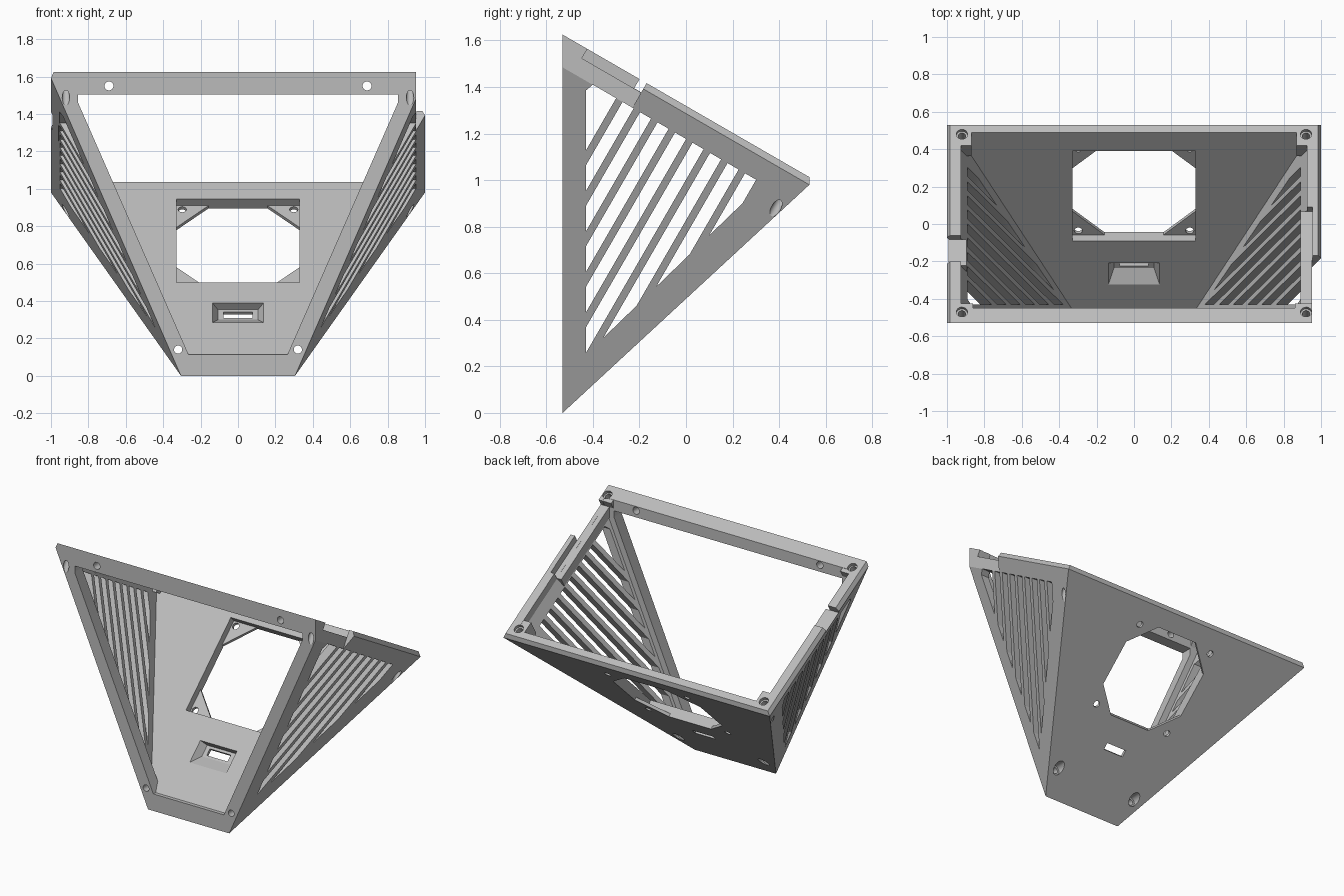
import bpy, bmesh, math
from mathutils import Matrix, Vector

if "Cube" in bpy.data.objects:
    bpy.data.objects.remove(bpy.data.objects["Cube"])

C, S = math.cos(math.radians(30)), 0.5
WORLD = Matrix.Identity(4)
# frame of the sloped top: x, s (down the slope to the back), h (out of the top)
TOP = Matrix(((1, 0, 0, 0), (0, C, S, 0), (0, -S, C, 0), (0, 0, 0, 1)))
# frame of the back wall: x, u (up the wall), w (outwards)
BACK = Matrix(((1, 0, 0, 0), (0, .734, .679, -.53), (0, .679, -.734, 0), (0, 0, 0, 1)))
H = 1.142          # height of the top plane in its own frame
THICK = .0675      # back wall thickness

grey = bpy.data.materials.new("grey plastic")
grey.diffuse_color = (.5, .5, .5, 1)
grey.use_nodes = True
grey.node_tree.nodes["Principled BSDF"].inputs["Base Color"].default_value = grey.diffuse_color


def hull(name, pts, frame=WORLD):
    bm = bmesh.new()
    for p in pts:
        bm.verts.new(frame @ Vector(p))
    bmesh.ops.remove_doubles(bm, verts=bm.verts[:], dist=1e-5)
    bmesh.ops.convex_hull(bm, input=bm.verts[:])
    bmesh.ops.delete(bm, geom=[v for v in bm.verts if not v.link_faces], context='VERTS')
    bmesh.ops.dissolve_limit(bm, angle_limit=.002, verts=bm.verts[:], edges=bm.edges[:])
    bmesh.ops.recalc_face_normals(bm, faces=bm.faces[:])
    me = bpy.data.meshes.new(name)
    bm.to_mesh(me)
    bm.free()
    ob = bpy.data.objects.new(name, me)
    bpy.context.collection.objects.link(ob)
    me.materials.append(grey)
    return ob


def corners(a, b):
    return [(x, y, z) for x in (a[0], b[0]) for y in (a[1], b[1]) for z in (a[2], b[2])]


def box(a, b, frame=WORLD):
    return hull("block", corners(a, b), frame)


def clipped(pts, planes):
    """Convex solid trimmed by planes (n, d), keeping n.p < d."""
    for n, d in planes:
        bm = bmesh.new()
        for p in pts:
            bm.verts.new(p)
        bmesh.ops.convex_hull(bm, input=bm.verts[:])
        n = Vector(n)
        bmesh.ops.bisect_plane(bm, geom=bm.verts[:] + bm.edges[:] + bm.faces[:],
                               plane_co=n * (d / n.length_squared), plane_no=n, clear_outer=True)
        pts = [v.co.copy() for v in bm.verts]
        bm.free()
    return pts


def rod(x, y, r, z0, z1, frame=WORLD, n=24):
    return hull("rod", [(x + r * math.cos(i * math.tau / n), y + r * math.sin(i * math.tau / n), z)
                        for i in range(n) for z in (z0, z1)], frame)


def boolean(ob, tool, op='DIFFERENCE'):
    m = ob.modifiers.new("bool", 'BOOLEAN')
    m.operation, m.object, m.solver = op, tool, 'EXACT'
    bpy.context.view_layer.objects.active = ob
    bpy.ops.object.modifier_apply(modifier=m.name)
    bpy.data.objects.remove(tool)


# outer wedge
body = hull("vented_housing",
            [(s * x, y, z) for s in (-1, 1) for x, y, z in
             ((.305, -.53, 0), (1, -.53, 1.592), (1, .53, .98),
              (.985, -.53, 1.625), (.985, .53, 1.013))])

# hollow interior, open at the top
back_plane = ((0, .925, -1), -.925 * .53 - .092)
side_planes = [((s, -.252, -.437), .305 + .252 * .53 - .063) for s in (-1, 1)]
boolean(body, hull("cavity", clipped(corners((-.925, -.45, 0), (.925, .49, 2.5)),
                                     [back_plane] + side_planes)))

# front opening
opening = [(s * x, y, z) for s in (-1, 1) for y in (-.7, -.44)
           for x, z in ((.265, .115), (.855, 1.46), (.855, 1.505))]
boolean(body, hull("opening", clipped(opening, [back_plane])))

# corner bosses and latch blocks
for s in (-1, 1):
    boolean(body, box((s * .87, -.175, 1.03), (s * .95, -.082, H - .001), TOP), 'UNION')
    boolean(body, box((s * .86, -1.19, 1.05), (s * .94, -1.15, H - .001), TOP), 'UNION')
boolean(body, box((.89, -1.17, 1.03), (.94, -.556, H - .047), TOP), 'UNION')
boolean(body, box((-.96, -.89, 1.03), (-.895, -.729, H - .046), TOP), 'UNION')

# latch recesses in the side rails
boolean(body, box((.953, -2, 0), (1.2, -.855, 2), TOP))
boolean(body, box((.85, -1.149, H - .0465), (.9535, -.556, 2), TOP))
boolean(body, box((-1.2, -.89, H - .0455), (-.85, -.729, 2), TOP))

# louvred side windows: gaps between sloping slats
slats = [-.92 + .087 * i for i in range(9)]
edges = [-1.2] + [c + d for c in slats for d in (-.016, .016)] + [-.1]
for s in (-1, 1):
    window = [(s * x, y, z) for x in (.2, 1.3)
              for y, z in ((-.43, .25), (-.43, 1.385), (-.40, 1.41), (.33, .985))]
    for lo, hi in zip(edges[::2], edges[1::2]):
        pts = clipped(window, [((0, C, -S), hi), ((0, -C, S), -lo)])
        if len(pts) > 5:
            boolean(body, hull("gap", pts))

# fan seat with corner gussets and octagonal opening
mid, half, leg = .99, .328, .17
boolean(body, box((-half, mid - half, -THICK - .03), (half, mid + half, -.02), BACK))
boolean(body, hull("octagon", [(sx * a, mid + su * b, w) for sx in (-1, 1) for su in (-1, 1)
                               for w in (-.05, .05)
                               for a, b in ((half, half - leg), (half - leg, half))], BACK))
for sx in (-1, 1):
    for su in (-1, 1):
        boolean(body, rod(sx * (half - .03), mid + su * (half - .03), .022, -.04, .05, BACK))

# socket recess with through slot
boolean(body, hull("recess", [(s * x, u, w) for s in (-1, 1) for x, u, w in
                              ((.137, .345, -THICK), (.137, .501, -THICK),
                               (.137, .345, -THICK - .02), (.137, .501, -THICK - .02),
                               (.107, .42, -.02), (.107, .499, -.02))], BACK))
boolean(body, box((-.078, .435, -.05), (.078, .482, .05), BACK))

for s in (-1, 1):
    # screw holes square to the top, with counterbores
    for y in (-.47, .48):
        z = 1.625 - (y + .53) * S / C
        slope = C * y - S * z
        boolean(body, rod(s * .92, slope, .02, .85, 1.3, TOP))
        boolean(body, rod(s * .92, slope, .03, H - .02, 1.3, TOP))
    # holes through the front rail and lower corners
    along_y = Matrix.Rotation(math.radians(90), 4, 'X')   # (x, z, -y)
    boolean(body, rod(s * .69, 1.55, .024, .4, .7, along_y))
    boolean(body, rod(s * .32, .14, .022, .2, .7, along_y))
    boolean(body, rod(s * .32, .14, .035, .2, .42, along_y))

bpy.ops.object.select_all(action='DESELECT')
body.select_set(True)
bpy.context.view_layer.objects.active = body
bpy.ops.object.shade_smooth_by_angle(angle=math.radians(25))
